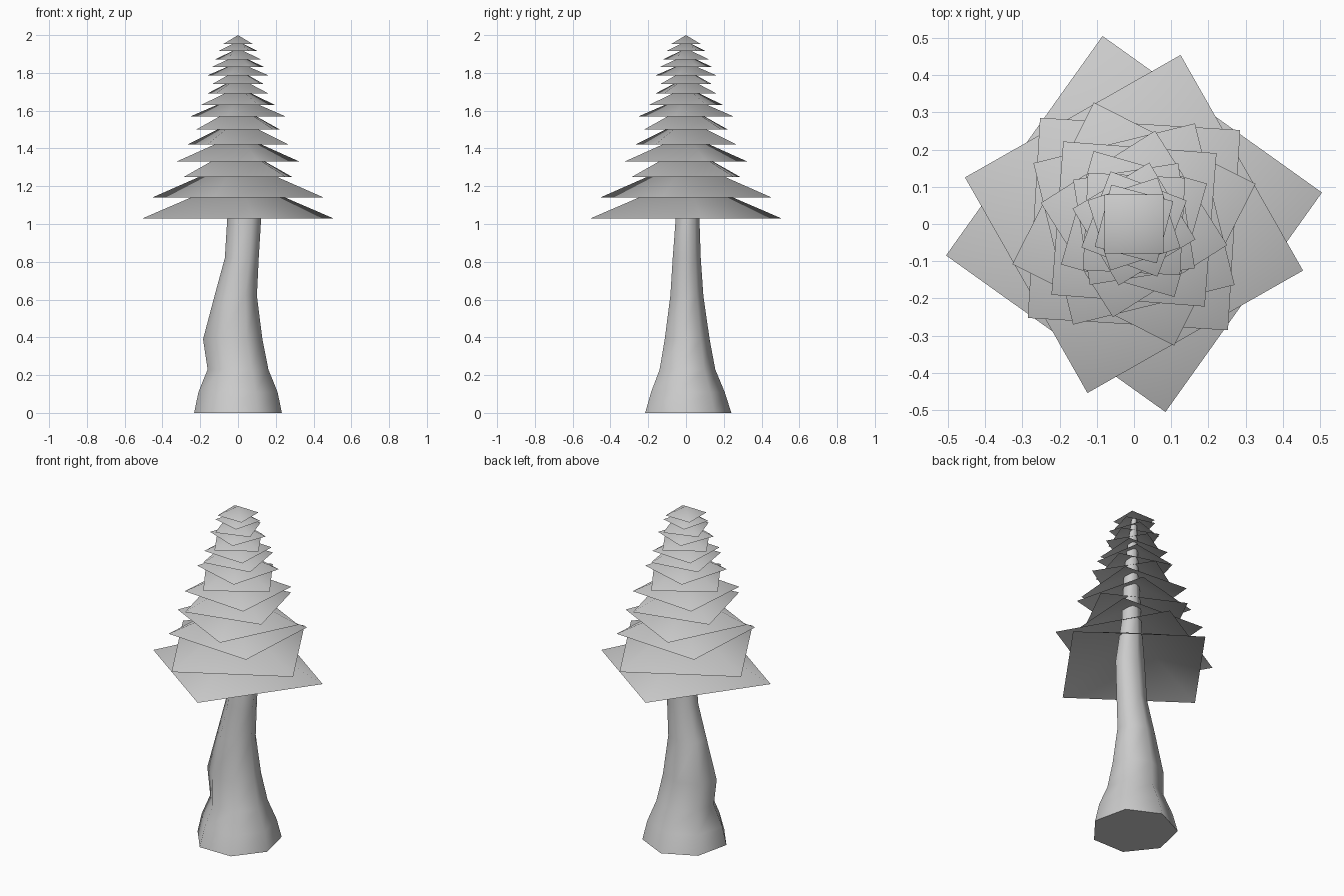
import bpy, bmesh
from math import sin, cos, radians, pi

if "Cube" in bpy.data.objects:
    bpy.data.objects.remove(bpy.data.objects["Cube"])


def make_object(name, bm):
    bmesh.ops.recalc_face_normals(bm, faces=bm.faces)
    for f in bm.faces:
        f.smooth = len(f.verts) < 5
    mesh = bpy.data.meshes.new(name)
    bm.to_mesh(mesh)
    bm.free()
    obj = bpy.data.objects.new(name, mesh)
    bpy.context.collection.objects.link(obj)
    return obj


# Trunk: seven-sided lofted rings (z, centre x, centre y, radius x, radius y)
RINGS = [
    (0.00, 0.000, 0.00, 0.238, 0.240),
    (0.11, 0.000, 0.00, 0.215, 0.205),
    (0.23, 0.000, 0.00, 0.165, 0.155),
    (0.39, -0.022, 0.00, 0.155, 0.125),
    (0.62, -0.012, 0.00, 0.115, 0.092),
    (0.82, 0.020, 0.00, 0.092, 0.078),
    (1.03, 0.033, 0.005, 0.092, 0.066),
    (1.30, 0.020, 0.00, 0.060, 0.050),
    (1.65, 0.000, -0.025, 0.042, 0.042),
    (1.96, 0.000, 0.00, 0.015, 0.015),
]
SIDES = 7
bm = bmesh.new()
loops = []
for z, cx, cy, rx, ry in RINGS:
    loops.append([bm.verts.new((cx + rx * cos(pi / 2 + 2 * pi * i / SIDES),
                                cy + ry * sin(pi / 2 + 2 * pi * i / SIDES), z))
                  for i in range(SIDES)])
# Small knot on the left side of the trunk
loops[3][2].co.x -= 0.012
for a, b in zip(loops, loops[1:]):
    for i in range(SIDES):
        j = (i + 1) % SIDES
        bm.faces.new((a[i], a[j], b[j], b[i]))
bm.faces.new(loops[0][::-1])
bm.faces.new(loops[-1])
trunk = make_object("trunk", bm)

# Foliage: open-bottomed square pyramids (base z, corner radius, turn)
TIERS = [
    (1.03, 0.512, 9.5), (1.14, 0.471, -15.4), (1.25, 0.381, 41.5),
    (1.33, 0.344, 18.3), (1.42, 0.316, -31.2), (1.50, 0.292, 40.6),
    (1.57, 0.257, -12.7), (1.63, 0.224, 29), (1.69, 0.202, -36),
    (1.74, 0.185, 42), (1.785, 0.170, -14), (1.83, 0.155, 24),
    (1.87, 0.140, -27), (1.915, 0.122, 30), (1.952, 0.113, 45),
]
for n, (z, r, turn) in enumerate(TIERS, 1):
    bm = bmesh.new()
    apex = bm.verts.new((0, 0, z + 0.425 * r))
    base = [bm.verts.new((r * cos(radians(turn + 90 * k)),
                          r * sin(radians(turn + 90 * k)), z)) for k in range(4)]
    for k in range(4):
        bm.faces.new((base[k], base[(k + 1) % 4], apex))
    make_object(f"foliage_tier_{n:02d}", bm)
